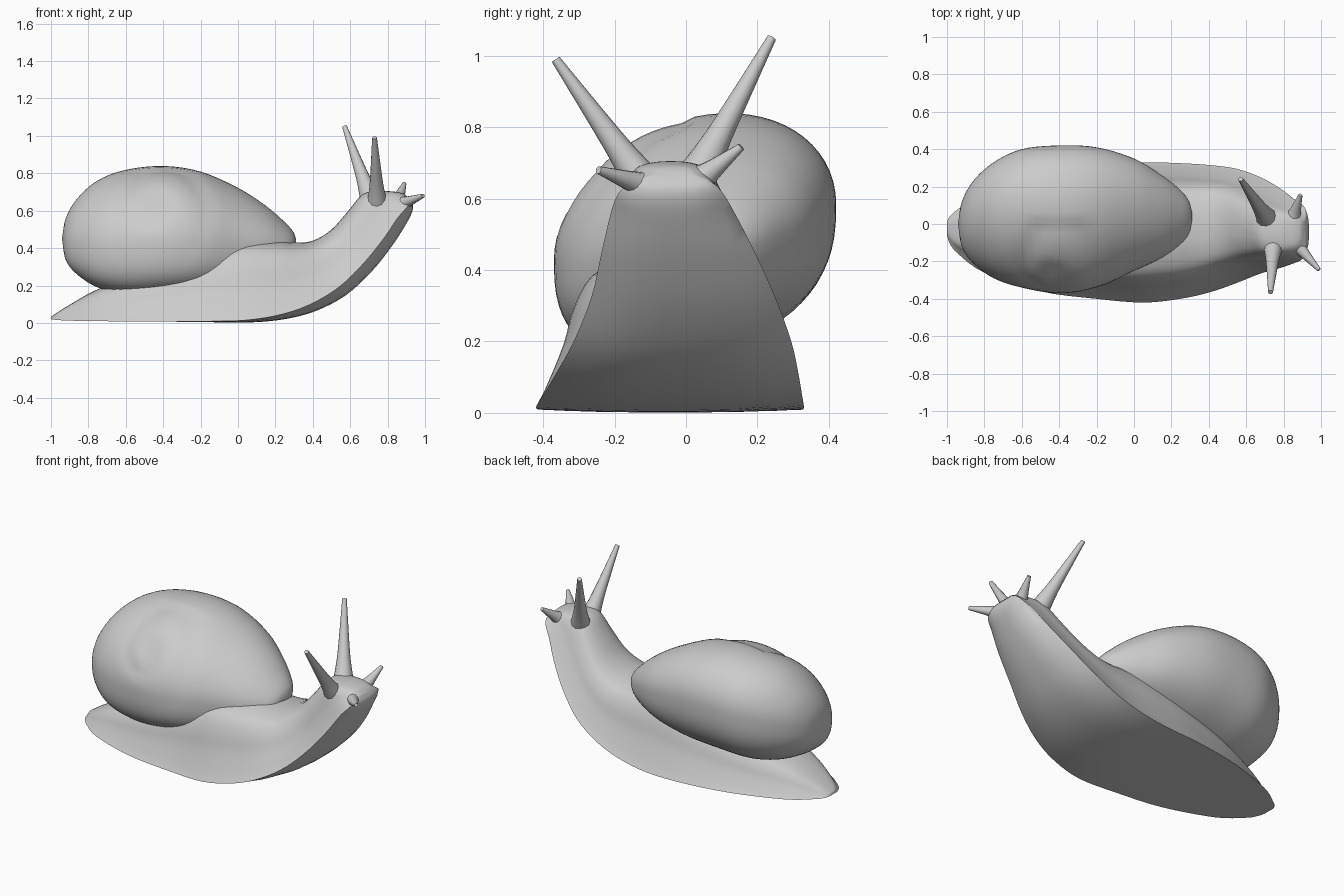
import bpy, bmesh, math
from mathutils import Vector

cube = bpy.data.objects.get("Cube")
if cube:
    bpy.data.objects.remove(cube, do_unlink=True)

# One plain clay colour
clay = bpy.data.materials.new("clay_grey")
clay.use_nodes = True
colour = (0.6, 0.6, 0.6, 1)
clay.diffuse_color = colour
for node in clay.node_tree.nodes:
    if node.type == 'BSDF_PRINCIPLED':
        node.inputs["Base Color"].default_value = colour


def spline_rows(rows, steps):
    """Pass a smooth spline through rows of numbers."""
    rows = [Vector(row) for row in rows]
    padded = [rows[0] * 2 - rows[1]] + rows + [rows[-1] * 2 - rows[-2]]
    result = []
    for before, start, end, after in zip(padded, padded[1:], padded[2:], padded[3:]):
        for step in range(steps):
            t = step / steps
            result.append(0.5 * (2 * start + (end - before) * t
                                 + (2 * before - 5 * start + 4 * end - after) * t * t
                                 + (3 * start - before - 3 * end + after) * t ** 3))
    return result + [rows[-1]]


def loft(name, rings, sharp_angle):
    """Skin a list of closed rings and cap both ends."""
    bm = bmesh.new()
    loops = [[bm.verts.new(point) for point in ring] for ring in rings]
    for lower, upper in zip(loops, loops[1:]):
        for i in range(len(lower)):
            j = (i + 1) % len(lower)
            bm.faces.new((lower[i], lower[j], upper[j], upper[i]))
    bm.faces.new(loops[0])
    bm.faces.new(loops[-1])
    bmesh.ops.recalc_face_normals(bm, faces=bm.faces)
    mesh = bpy.data.meshes.new(name)
    bm.to_mesh(mesh)
    bm.free()
    mesh.materials.append(clay)
    obj = bpy.data.objects.new(name, mesh)
    bpy.context.collection.objects.link(obj)
    bpy.ops.object.select_all(action='DESELECT')
    obj.select_set(True)
    bpy.context.view_layer.objects.active = obj
    bpy.ops.object.shade_smooth_by_angle(angle=math.radians(sharp_angle))


# Body: flat-soled foot sweeping up into the neck and head
# Each station: sole x, sole z, back x, back z, right y, left y, sole edge curl
body_stations = [
    (-1, .02, -.998, .035, -.06, .01, 0),
    (-.985, .018, -.975, .05, -.105, .04, 0),
    (-.94, .014, -.92, .085, -.16, .08, 0),
    (-.8, .01, -.75, .18, -.26, .17, 0),
    (-.5, .008, -.5, .27, -.36, .27, 0),
    (-.2, .005, -.2, .37, -.4, .32, .01),
    (.05, .002, 0, .44, -.42, .33, .03),
    (.25, .02, .2, .44, -.4, .325, .07),
    (.42, .065, .3, .43, -.365, .315, .12),
    (.58, .15, .4, .44, -.315, .295, .17),
    (.72, .28, .5, .5, -.265, .25, .2),
    (.83, .42, .59, .6, -.235, .19, .2),
    (.9, .53, .67, .69, -.21, .135, .2),
    (.93, .59, .77, .705, -.19, .105, .2),
    (.935, .63, .85, .7, -.155, .075, .2),
    (.92, .66, .89, .69, -.1, .03, .2),
]
flank = spline_rows([(1, 0), (.93, .12), (.8, .4), (.72, .65),
                     (.58, .86), (.3, .97), (0, 1)], 3)
section = [(p.x, p.y) for p in flank] + [(-p.x, p.y) for p in reversed(flank[:-1])]
sole = [-.8, -.5, -.2, .2, .5, .8]


def body_ring(station):
    sole_x, sole_z, back_x, back_z, right, left, curl = station
    middle, half = (left + right) / 2, (left - right) / 2
    outline = [(u, curl + (1 - curl) * v) for u, v in section]
    outline += [(u, curl * abs(u) ** 3) for u in sole]
    return [(sole_x + (back_x - sole_x) * v, middle + half * u,
             sole_z + (back_z - sole_z) * v) for u, v in outline]


loft("body", [body_ring(s) for s in spline_rows(body_stations, 4)], 75)

# Shell: large leaning whorl, narrowing to the lip over the neck
# Each station: x, top z, bottom z, right y, left y
shell_stations = [
    (-.94, .46, .44, -.01, .01),
    (-.92, .56, .34, -.12, .12),
    (-.86, .66, .27, -.21, .23),
    (-.75, .755, .205, -.29, .33),
    (-.6, .81, .175, -.34, .4),
    (-.4, .83, .18, -.37, .42),
    (-.2, .8, .2, -.34, .41),
    (0, .715, .24, -.25, .35),
    (.15, .62, .28, -.18, .26),
    (.25, .535, .33, -.11, .18),
    (.295, .485, .38, -.05, .12),
    (.31, .45, .42, .02, .06),
]
LEAN, SIDES, BELLY = 0.2, 64, 0.76
core = Vector((-.4, 0, .5))


def press_suture(point):
    """Press the spiral seam of the whorls into the right side."""
    dx, dz = point.x + .45, point.z - .64
    radius = max(math.hypot(dx, dz), .01)
    if point.y > 0:
        return point
    growth = math.log(4)
    turn = math.log(radius / .2) / growth + (math.atan2(dz, dx) - math.pi / 2) / math.tau
    gap = abs(turn - round(turn)) * growth * radius
    fade = min(1, max(0, (.36 - radius) / .15))
    depth = .015 * fade * math.exp(-(gap / .035) ** 2)
    return point + (core - point).normalized() * depth


def shell_ring(station):
    x, top, bottom, right, left = station
    middle, half = (left + right) / 2, (left - right) / 2
    ring = []
    for i in range(SIDES):
        angle = math.tau * i / SIDES
        across, up = math.cos(angle), math.sin(angle)
        if up < 0:  # fuller underside
            across = math.copysign(abs(across) ** BELLY, across)
            up = -abs(up) ** BELLY
        y = half * across
        z = (top + bottom) / 2 + (top - bottom) / 2 * up + LEAN * y
        ring.append(press_suture(Vector((x, middle + y, z))))
    return ring


loft("shell", [shell_ring(s) for s in spline_rows(shell_stations, 5)], 60)


# Tentacles: tapered stalks flaring into the head
def tentacle(name, base, tip, girth):
    base, tip = Vector(base), Vector(tip)
    turn = (tip - base).to_track_quat('Z', 'Y')
    taper = spline_rows([(-.15, .07), (.1, .05), (.3, .037), (.6, .026), (1, .013)], 3)
    rings = []
    for along, radius in taper:
        centre = base.lerp(tip, along)
        rings.append([centre + turn @ Vector((math.cos(a), math.sin(a), 0)) * radius * girth
                      for a in (math.tau * i / 12 for i in range(12))])
    loft(name, rings, 50)


tentacle("left_eye_stalk", (.71, .03, .66), (.57, .24, 1.05), 1)
tentacle("right_eye_stalk", (.745, -.11, .63), (.73, -.365, .99), 1)
tentacle("left_feeler", (.85, .03, .645), (.89, .155, .745), .85)
tentacle("right_feeler", (.86, -.1, .63), (.99, -.245, .68), .85)
